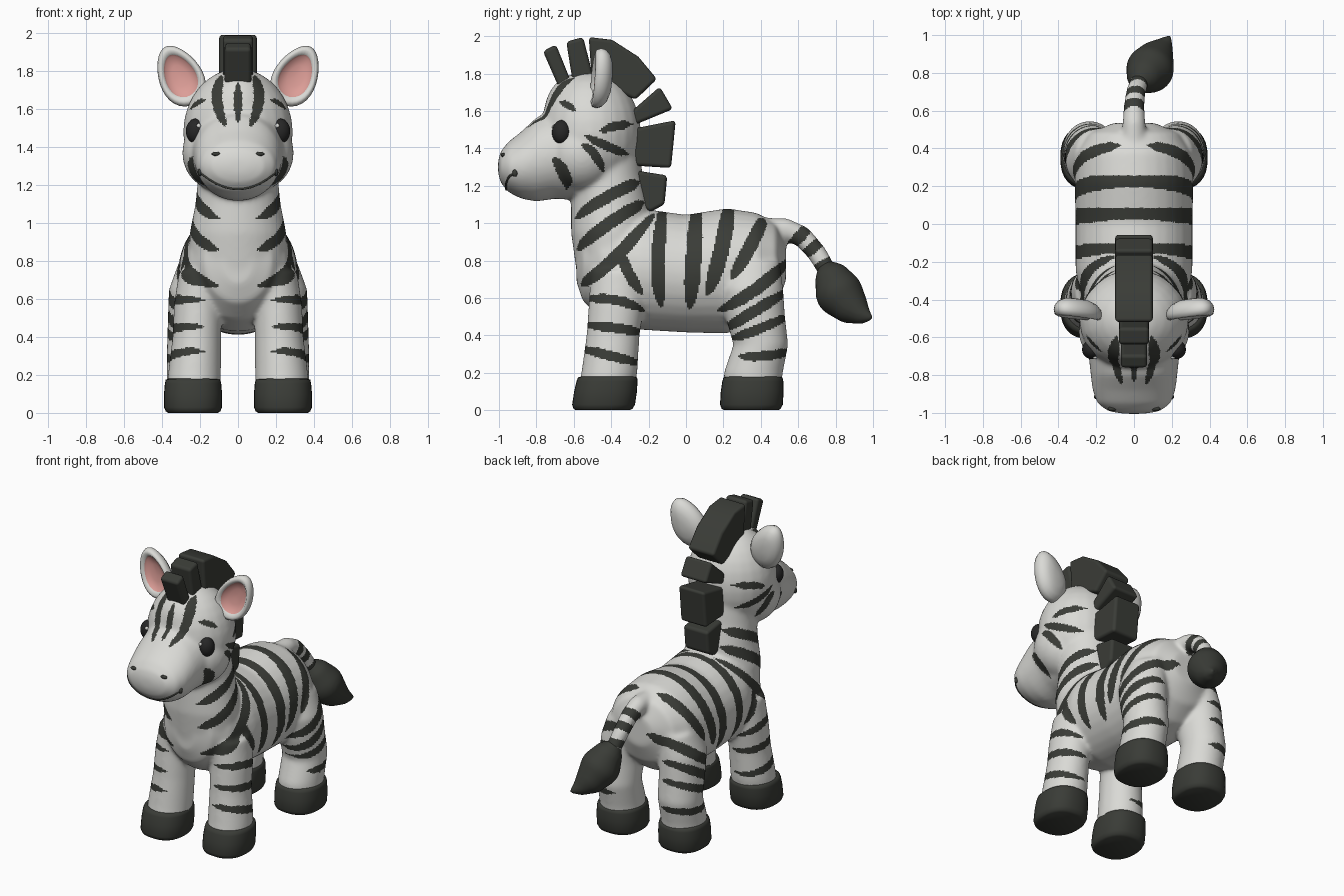
import bpy, bmesh, math
from mathutils import Vector, Matrix
from mathutils.bvhtree import BVHTree

cube = bpy.data.objects.get("Cube")
if cube:
    bpy.data.objects.remove(cube, do_unlink=True)


def material(name, color):
    mat = bpy.data.materials.new(name)
    mat.use_nodes = True
    mat.diffuse_color = (*color, 1)
    shader = mat.node_tree.nodes["Principled BSDF"]
    shader.inputs["Base Color"].default_value = (*color, 1)
    shader.inputs["Roughness"].default_value = 0.6
    return mat


WHITE = material("coat white", (0.7, 0.7, 0.67))
DARK = material("stripe charcoal", (0.042, 0.045, 0.038))
PINK = material("inner ear pink", (0.72, 0.34, 0.31))
BLACK = material("eye black", (0.02, 0.02, 0.02))


def finish(bm, name, *mats):
    bmesh.ops.recalc_face_normals(bm, faces=bm.faces)
    mesh = bpy.data.meshes.new(name)
    bm.to_mesh(mesh)
    bm.free()
    mesh.shade_smooth()
    for mat in mats:
        mesh.materials.append(mat)
    obj = bpy.data.objects.new(name, mesh)
    bpy.context.scene.collection.objects.link(obj)
    return obj


def ball(bm, center, radii):
    scale = Matrix.Diagonal((*radii, 1))
    bmesh.ops.create_uvsphere(bm, u_segments=24, v_segments=16, radius=1,
                              matrix=Matrix.Translation(center) @ scale)


def loft(bm, rings):
    loops = [[bm.verts.new(p) for p in ring] for ring in rings]
    count = len(loops[0])
    bands = []
    for low, high in zip(loops, loops[1:]):
        bands.append([bm.faces.new((low[i], low[(i + 1) % count], high[(i + 1) % count], high[i]))
                      for i in range(count)])
    return bands, [bm.faces.new(loops[0]), bm.faces.new(loops[-1])]


def oval(center, across, other, axis, power=2.0, count=32):
    # Superellipse ring lying square to the y or z axis
    points = []
    for i in range(count):
        angle = math.tau * i / count
        c, s = math.cos(angle), math.sin(angle)
        u = across * math.copysign(abs(c) ** (2 / power), c)
        v = other * math.copysign(abs(s) ** (2 / power), s)
        points.append(Vector(center) + Vector((u, 0, v) if axis == "y" else (u, v, 0)))
    return points


def chain(bm, knots):
    # Row of overlapping balls that swells and shrinks along a path
    for a, b in zip(knots, knots[1:]):
        for step in range(7):
            x, y, z, r = Vector(a).lerp(Vector(b), step / 6)
            ball(bm, (x, y, z), (r, r, r))


def fuse(obj, voxel, rounds):
    # Melt overlapping pieces into one smooth skin
    remesh = obj.modifiers.new("Fuse", "REMESH")
    remesh.mode = "VOXEL"
    remesh.voxel_size = voxel
    soften = obj.modifiers.new("Soften", "SMOOTH")
    soften.factor = 0.5
    soften.iterations = rounds
    graph = bpy.context.evaluated_depsgraph_get()
    mesh = bpy.data.meshes.new_from_object(obj.evaluated_get(graph))
    mats = list(obj.data.materials)
    obj.modifiers.clear()
    obj.data = mesh
    mesh.materials.clear()
    for mat in mats:
        mesh.materials.append(mat)
    mesh.shade_smooth()


# Body, head, legs and tail stem
bm = bmesh.new()
torso = [(-.585, .8, .08, .12), (-.55, .8, .18, .22), (-.45, .78, .26, .29), (-.25, .755, .31, .325),
         (0, .73, .31, .315), (.22, .745, .315, .335), (.38, .76, .305, .295), (.48, .78, .24, .22),
         (.535, .79, .11, .1)]
muzzle = [(-.55, 1.36, .24, .24), (-.7, 1.37, .24, .24), (-.8, 1.34, .23, .225), (-.88, 1.31, .22, .18),
          (-.95, 1.3, .195, .135), (-.99, 1.3, .14, .085), (-1.005, 1.3, .06, .035)]
neck = [(.7, -.38, .26, .2), (.95, -.4, .255, .215), (1.1, -.405, .225, .21), (1.25, -.42, .21, .19),
        (1.4, -.43, .2, .18)]
for rings in (torso, muzzle):
    loft(bm, [oval((0, y, z), a, b, "y") for y, z, a, b in rings])
loft(bm, [oval((0, y, z), a, b, "z") for z, y, a, b in neck])
ball(bm, (0, -.51, 1.48), (.29, .27, .335))
ball(bm, (0, -.58, 1.58), (.2, .18, .22))

front_leg = [(.04, .235, -.44, .14, .15), (.2, .23, -.41, .14, .15), (.4, .217, -.39, .128, .142),
             (.57, .21, -.37, .128, .15), (.75, .19, -.36, .12, .15)]
hind_leg = [(.04, .235, .35, .14, .15), (.2, .235, .36, .14, .158), (.35, .235, .4, .14, .147),
            (.5, .23, .37, .14, .16), (.65, .22, .35, .145, .17), (.8, .2, .36, .11, .14)]
for side in (-1, 1):
    ball(bm, (side * .1, -.56, 1.37), (.195, .2, .2))
    for leg in (front_leg, hind_leg):
        loft(bm, [oval((side * x, y, z), a, b, "z") for z, x, y, a, b in leg])
chain(bm, [(0, .42, .96, .07), (0, .53, .965, .062), (0, .62, .93, .056), (.01, .7, .84, .053),
           (.035, .77, .72, .05)])
body = finish(bm, "body", WHITE, DARK)
fuse(body, 0.009, 35)

# Stripes: side paths (y, z) grouped by how near the middle they may reach
head = [(.018, (-.68, 1.65), (-.64, 1.635), (-.59, 1.6)), (.024, (-.46, 1.49), (-.37, 1.52), (-.28, 1.53)),
        (.024, (-.54, 1.47), (-.42, 1.41), (-.3, 1.365)), (.024, (-.56, 1.42), (-.49, 1.37), (-.44, 1.27)),
        (.032, (-.71, 1.35), (-.65, 1.26), (-.64, 1.17))]
shoulder = [(.032, (-.63, 1.0), (-.395, 1.155), (-.16, 1.25)), (.034, (-.63, .82), (-.395, 1.01), (-.16, 1.14)),
            (.034, (-.6, .65), (-.395, .8), (-.15, 1.08)), (.03, (-.36, .88), (-.31, .74), (-.23, .62))]
flank = [(.036, (-.11, 1.16), (-.15, .8), (-.13, .55)), (.042, (.06, 1.16), (.04, .8), (.02, .54)),
         (.042, (.24, 1.18), (.19, .86), (.11, .61))]
rump = [(.036, (.45, 1.1), (.34, .87), (.24, .7)), (.034, (.57, .82), (.37, .645), (.17, .53))]
legs = [(.03, (.58, .66), (.35, .52), (.2, .43)), (.026, (.6, .53), (.38, .43), (.24, .385)),
        (.026, (.6, .32), (.42, .29), (.28, .29)), (.026, (-.56, .59), (-.38, .59), (-.22, .53)),
        (.026, (-.58, .46), (-.38, .44), (-.21, .41)), (.026, (-.6, .34), (-.4, .29), (-.24, .25))]
tail = [(.03, (.54, .86), (.61, .93), (.68, 1.01)), (.028, (.61, .81), (.68, .87), (.75, .93)),
        (.026, (.67, .74), (.74, .78), (.81, .82))]
# Forehead paths (x, z)
brow = [(.02, (0, 1.74), (0, 1.64), (0, 1.53)), (.028, (.085, 1.78), (.11, 1.65), (.065, 1.51))]


def bend(width, a, m, b):
    # Smooth arc through three points
    a, m, b = Vector(a), Vector(m), Vector(b)
    mid = 2 * m - (a + b) / 2
    path = [a.lerp(mid, t / 6).lerp(mid.lerp(b, t / 6), t / 6) for t in range(7)]
    low = Vector(min(p[i] for p in path) - width for i in range(2))
    high = Vector(max(p[i] for p in path) + width for i in range(2))
    return width, path, low, high


def inside(point, stripe, thin):
    width, path, low, high = stripe
    if not (low.x < point.x < high.x and low.y < point.y < high.y):
        return False
    for i, (a, b) in enumerate(zip(path, path[1:])):
        run = b - a
        s = max(0, min(1, (point - a).dot(run) / run.length_squared))
        taper = math.sqrt(max(0, math.sin(math.pi * (i + s) / 6)))
        if (point - a - run * s).length < width * thin * min(1, taper * 1.1):
            return True
    return False


side_stripes = [(gate, bend(*stripe)) for gate, group in
                ((.14, head), (.09, shoulder), (-1, flank), (.06, rump), (.17, legs), (-1, tail))
                for stripe in group]
front_stripes = [bend(*stripe) for stripe in brow]
for face in body.data.polygons:
    x, y, z = face.center
    x = abs(x)
    profile, facing = Vector((y, z)), Vector((x, z))
    dark = any(x > gate and inside(profile, s, min(1, (x - gate) / .06)) for gate, s in side_stripes)
    if y < -.55 and z > 1.5:
        dark = dark or any(inside(facing, s, 1) for s in front_stripes)
    face.material_index = int(dark)

# Hooves
for label, y in (("front", -.445), ("hind", .348)):
    for side, word in ((1, "left"), (-1, "right")):
        bm = bmesh.new()
        lean = .025 if label == "front" else .01
        loft(bm, [oval((side * .237, y + lean * z / .17, z), .153 * k, .168 * k, "z", 2.4)
                  for z, k in ((0, .86), (.008, .94), (.03, 1), (.1, 1), (.155, .97), (.175, .94), (.18, .85))])
        finish(bm, f"{label}_hoof_{word}", DARK)

# Tail tuft
bm = bmesh.new()
chain(bm, [(.03, .755, .75, .05), (.06, .79, .69, .1), (.085, .82, .625, .127), (.11, .87, .565, .1),
           (.15, .93, .515, .055), (.185, .985, .495, .016)])
tuft = finish(bm, "tail_tuft", DARK)
fuse(tuft, 0.012, 6)

# Mane blocks, from forehead to withers
mane = [(.07, (-.765, 1.92), (-.695, 1.955), (-.6, 1.72), (-.66, 1.68)),
        (.08, (-.64, 1.97), (-.55, 1.995), (-.48, 1.72), (-.6, 1.72)),
        (.1, (-.52, 1.995), (-.395, 1.98), (-.255, 1.89), (-.155, 1.77), (-.27, 1.66), (-.4, 1.72), (-.5, 1.72)),
        (.1, (-.3, 1.59), (-.14, 1.73), (-.07, 1.61), (-.3, 1.515)),
        (.1, (-.31, 1.5), (-.055, 1.55), (-.08, 1.295), (-.31, 1.31)),
        (.095, (-.32, 1.29), (-.1, 1.255), (-.115, 1.1), (-.19, 1.06), (-.28, 1.1))]
for number, (half, *outline) in enumerate(mane, 1):
    bm = bmesh.new()
    loft(bm, [[(x, y, z) for y, z in outline] for x in (-half, half)])
    block = finish(bm, f"mane_block_{number}", DARK)
    bevel = block.modifiers.new("Round", "BEVEL")
    bevel.width = .02
    bevel.segments = 3
    bevel.harden_normals = True

# Face details sit on the skin
skin = BVHTree.FromPolygons([v.co for v in body.data.vertices], [p.vertices for p in body.data.polygons])


def on_face(x, z):
    hit = skin.ray_cast(Vector((x, -2, z)), Vector((0, 1, 0)))[0]
    return hit if hit else Vector((x, -.7, z))


for side, word in ((1, "left"), (-1, "right")):
    # Ears: leaf outline swept from the back, over the rim, into the hollow
    bm = bmesh.new()
    along, over = Vector((side * .45, .09, .89)), Vector((side * .89, .06, -.45))
    rings = []
    for scale, depth in ((.15, .06), (.5, .055), (.8, .038), (.96, .012), (1, -.012), (.95, -.035),
                         (.83, -.042), (.7, -.025), (.64, -.014), (.35, -.004), (.1, 0)):
        angles = [math.tau * i / 32 for i in range(32)]
        rings.append([Vector((side * .307, -.455 + depth, 1.778)) + along * (.17 * scale * math.cos(t))
                      + over * (.115 * scale * math.sin(t) * (1 - .2 * math.cos(t))) for t in angles])
    bands, caps = loft(bm, rings)
    for face in [f for band in bands[-3:] for f in band] + [caps[1]]:
        face.material_index = 1
    finish(bm, f"ear_{word}", WHITE, PINK)

    # Eyes with a small glint
    spot = on_face(side * .222, 1.485)
    bm = bmesh.new()
    ball(bm, spot + Vector((0, .018, 0)), (.053, .052, .066))
    finish(bm, f"eye_{word}", BLACK)
    bm = bmesh.new()
    ball(bm, spot + Vector((-side * .015, -.024, .028)), (.012, .01, .012))
    finish(bm, f"eye_glint_{word}", WHITE)

    # Nostrils and mouth corners
    bm = bmesh.new()
    ball(bm, on_face(side * .115, 1.365), (.024, .012, .011))
    finish(bm, f"nostril_{word}", DARK)
    bm = bmesh.new()
    ball(bm, on_face(side * .2, 1.268), (.012, .014, .02))
    finish(bm, f"mouth_corner_{word}", DARK)

# Smile
curve = bpy.data.curves.new("smile", "CURVE")
curve.dimensions = "3D"
curve.bevel_depth = .006
line = curve.splines.new("POLY")
line.points.add(24)
for i, point in enumerate(line.points):
    x = (i - 12) / 60
    point.co = (*on_face(x, 1.18 + 2.2 * x * x), 1)
curve.materials.append(DARK)
bpy.context.scene.collection.objects.link(bpy.data.objects.new("smile", curve))
